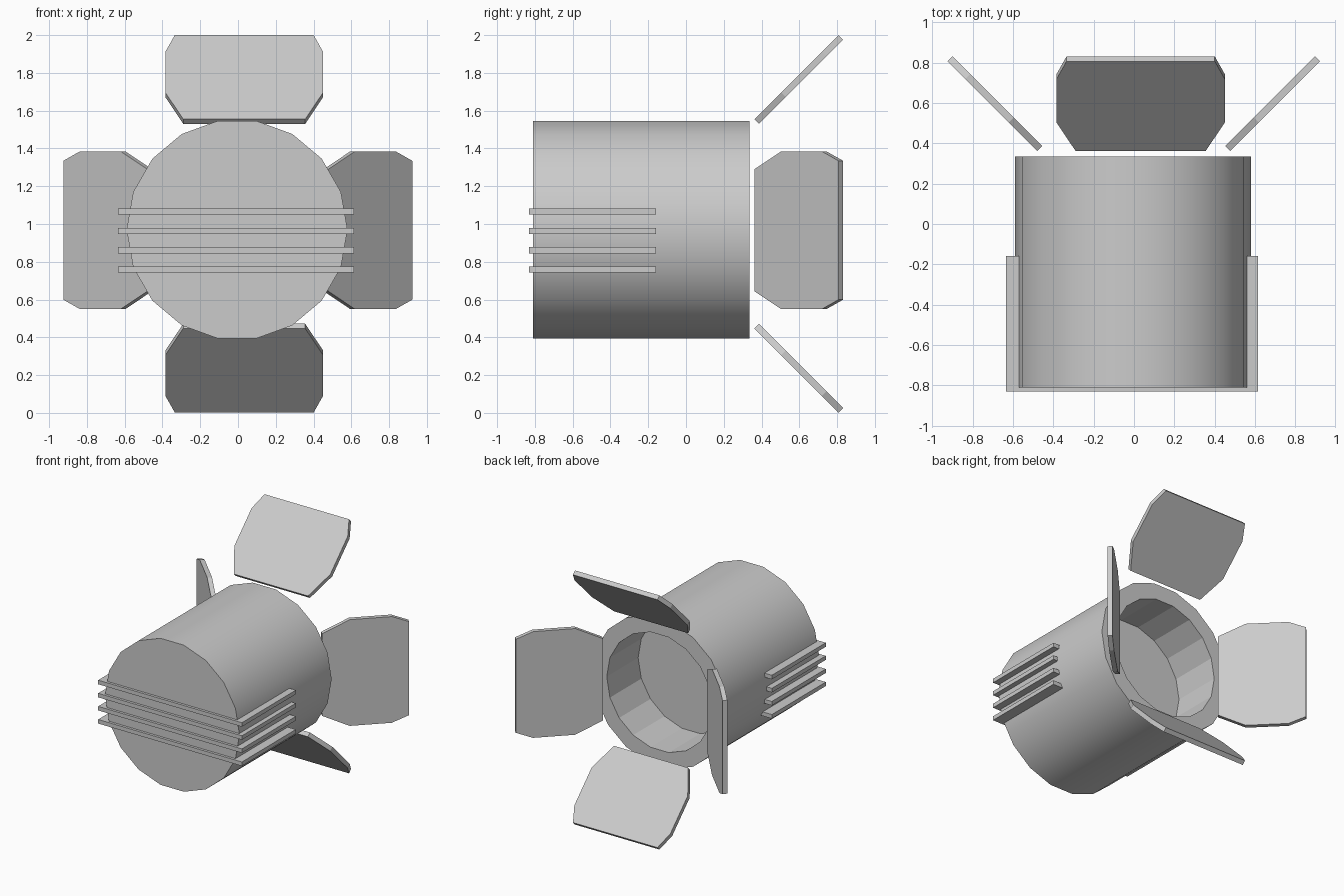
import bpy, bmesh, math
from mathutils import Matrix, Vector

cube = bpy.data.objects.get("Cube")
if cube:
    bpy.data.objects.remove(cube, do_unlink=True)

grey = bpy.data.materials.new("light grey metal")
grey.use_nodes = True
COLOUR = (0.6, 0.6, 0.6, 1)
grey.diffuse_color = COLOUR
grey.node_tree.nodes["Principled BSDF"].inputs["Base Color"].default_value = COLOUR


def finish(name, bm):
    """Turn a bmesh into a named grey object."""
    bmesh.ops.recalc_face_normals(bm, faces=bm.faces)
    mesh = bpy.data.meshes.new(name)
    bm.to_mesh(mesh)
    bm.free()
    mesh.materials.append(grey)
    obj = bpy.data.objects.new(name, mesh)
    bpy.context.collection.objects.link(obj)
    return obj


# Lamp housing: closed front, stepped rim and a shallow bore at the back
SIDES, CX, CZ = 18, -0.005, 0.97
FRONT, BACK, FLOOR = -0.81, 0.335, -0.055
OUTER, BORE = 0.585, 0.46

bm = bmesh.new()
rings = []
for radius, y in ((OUTER, FRONT), (OUTER, BACK), (BORE, BACK), (BORE, FLOOR)):
    angles = [2 * math.pi * i / SIDES for i in range(SIDES)]
    rings.append([bm.verts.new((CX + radius * math.cos(a), y, CZ + radius * math.sin(a)))
                  for a in angles])
bm.faces.new(rings[0])
bm.faces.new(rings[-1])
for band, (a, b) in enumerate(zip(rings, rings[1:])):
    for i in range(SIDES):
        j = (i + 1) % SIDES
        face = bm.faces.new((a[i], a[j], b[j], b[i]))
        face.smooth = band == 0          # only the outer wall is rounded
for edge in bm.edges:
    edge.smooth = all(f.smooth for f in edge.link_faces)
finish("lamp_housing", bm)

# Cooling fins: four thin plates through the front of the housing
for n in range(4):
    bm = bmesh.new()
    bmesh.ops.create_cube(bm, size=1)
    bmesh.ops.scale(bm, vec=(1.25, 0.67, 0.032), verts=bm.verts)
    bmesh.ops.translate(bm, vec=(-0.01, -0.495, 0.758 + 0.103 * n), verts=bm.verts)
    finish(f"cooling_fin_{n + 1}", bm)

# Barn doors: one chamfered plate outline, placed on four sides at 45 degrees
HALF_OUTLINE = ((0.3225, -0.315), (0.4175, -0.115), (0.4175, 0.19), (0.3675, 0.315))
THICK = 0.035


def barn_door(name, centre, outward):
    out = Vector(outward)
    along = (out + Vector((0, 1, 0))).normalized()
    normal = (out - Vector((0, 1, 0))).normalized()
    across = along.cross(normal)
    bm = bmesh.new()
    outline = list(HALF_OUTLINE) + [(-u, t) for u, t in reversed(HALF_OUTLINE)]
    face = bm.faces.new([bm.verts.new((u, t, -THICK / 2)) for u, t in outline])
    grown = bmesh.ops.extrude_face_region(bm, geom=[face])["geom"]
    top = [v for v in grown if isinstance(v, bmesh.types.BMVert)]
    bmesh.ops.translate(bm, vec=(0, 0, THICK), verts=top)
    frame = Matrix((across, along, normal)).transposed().to_4x4()
    bm.transform(Matrix.Translation(centre) @ frame)
    finish(name, bm)


barn_door("top_barn_door", (0.033, 0.597, 1.765), (0, 0, 1))
barn_door("bottom_barn_door", (0.033, 0.597, 0.237), (0, 0, -1))
barn_door("left_barn_door", (0.688, 0.597, 0.967), (1, 0, 0))
barn_door("right_barn_door", (-0.69, 0.597, 0.967), (-1, 0, 0))
